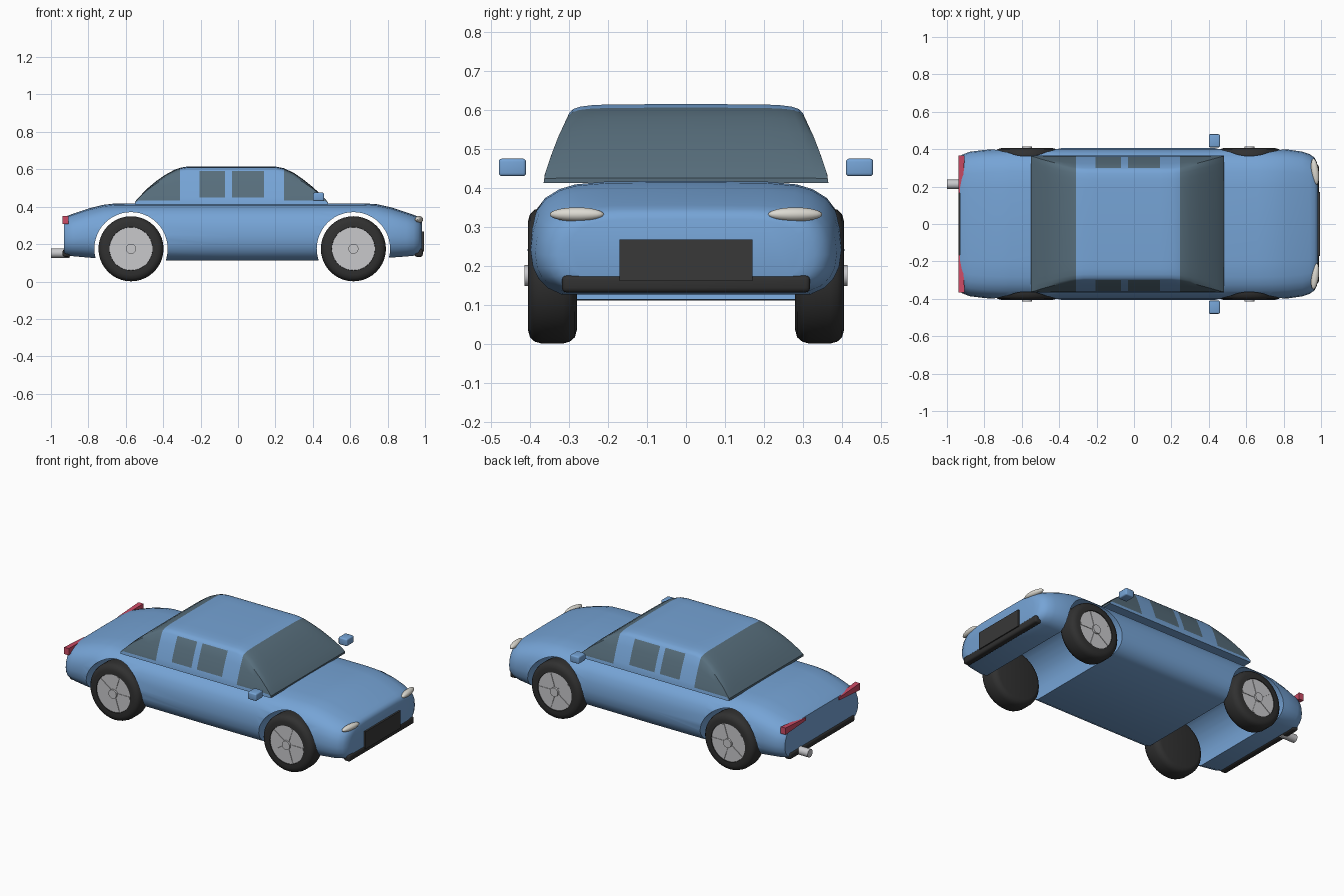
import bpy, bmesh, math
from mathutils import Matrix, Vector

if "Cube" in bpy.data.objects:
    bpy.data.objects.remove(bpy.data.objects["Cube"])


def material(name, rgb):
    m = bpy.data.materials.new(name)
    m.diffuse_color = (*rgb, 1)
    m.use_nodes = True
    m.node_tree.nodes["Principled BSDF"].inputs["Base Color"].default_value = m.diffuse_color
    return m


BLUE = material("blue paint", (0.18, 0.37, 0.67))
GLASS = material("tinted glass", (0.095, 0.155, 0.2))
RUBBER = material("black rubber", (0.03, 0.03, 0.03))
PLASTIC = material("dark plastic", (0.04, 0.04, 0.04))
SILVER = material("silver metal", (0.58, 0.58, 0.6))
LAMP = material("lamp white", (0.72, 0.7, 0.64))
RED = material("red lamp", (0.6, 0.07, 0.13))


def finish(name, bm, *mats):
    bmesh.ops.recalc_face_normals(bm, faces=bm.faces)
    me = bpy.data.meshes.new(name)
    bm.to_mesh(me)
    bm.free()
    for m in mats:
        me.materials.append(m)
    ob = bpy.data.objects.new(name, me)
    bpy.context.collection.objects.link(ob)
    return ob


def box(name, lo, hi, mat, bevel=0.0):
    bm = bmesh.new()
    bmesh.ops.create_cube(bm, size=1)
    lo, hi = Vector(lo), Vector(hi)
    for v in bm.verts:
        v.co = Vector([(a + b) / 2 + c * (b - a) for a, b, c in zip(lo, hi, v.co)])
    if bevel:
        bmesh.ops.bevel(bm, geom=bm.edges[:], offset=bevel, segments=3,
                        profile=0.5, affect='EDGES')
    return finish(name, bm, mat)


def cylinder(name, r, depth, loc, axis, mat, seg=32):
    bm = bmesh.new()
    rot = Matrix.Rotation(math.pi / 2, 4, axis)
    bmesh.ops.create_cone(bm, cap_ends=True, segments=seg, radius1=r, radius2=r,
                          depth=depth, matrix=Matrix.Translation(loc) @ rot)
    return finish(name, bm, mat)


def lerp(table, x):
    """Piecewise linear lookup in a list of (x, value)."""
    for (a, u), (b, v) in zip(table, table[1:]):
        if x <= b:
            return u + (v - u) * max(0, x - a) / (b - a)
    return table[-1][1]


def loft(bm, rings):
    rows = [[bm.verts.new(p) for p in ring] for ring in rings]
    n = len(rows[0])
    for a, b in zip(rows, rows[1:]):
        for i in range(n):
            j = (i + 1) % n
            bm.faces.new((a[i], a[j], b[j], b[i]))
    bm.faces.new(rows[0])
    bm.faces.new(rows[-1])


# Lower body: stations (x, half width, bottom, top) along one rounded section
section = [(0, 1), (.5, .995), (.7, .97), (.8, .93), (.89, .855), (.95, .75), (.985, .6),
           (1, .42), (.985, .26), (.95, .15), (.89, .06), (.8, 0), (0, 0)]
stations = [(-.93, .36, .142, .342), (-.92, .37, .14, .348), (-.88, .386, .135, .363),
            (-.8, .396, .128, .39), (-.72, .402, .122, .41), (-.66, .404, .118, .417),
            (-.4, .406, .113, .418), (0, .406, .112, .418), (.4, .406, .113, .418),
            (.66, .405, .118, .418), (.74, .403, .122, .414), (.82, .398, .128, .396),
            (.9, .387, .134, .37), (.94, .373, .138, .356), (.965, .355, .142, .346),
            (.978, .33, .15, .335), (.984, .3, .165, .32)]
rings = []
for x, w, lo, hi in stations:
    half = [(x, w * y, lo + (hi - lo) * z) for y, z in section]
    rings.append(half + [(x, -y, z) for x, y, z in half[-2:0:-1]])
bm = bmesh.new()
loft(bm, rings)
body = finish("body", bm, BLUE)

# Wheel wells cut straight through the body
AXLES = (-.572, .617)
WHEEL_Z = .175
for x in AXLES:
    cutter = cylinder("well_cutter", .196, 1.2, (x, 0, WHEEL_Z), 'X', BLUE, 48)
    cutter.hide_render = True
    mod = body.modifiers.new("well", 'BOOLEAN')
    mod.operation, mod.solver, mod.object = 'DIFFERENCE', 'EXACT', cutter
    bpy.context.view_layer.objects.active = body
    bpy.ops.object.modifier_apply(modifier=mod.name)
    bpy.data.objects.remove(cutter)

# Cabin: roof line crossed with a tapering section
roof = [(-.55, .428), (-.53, .45), (-.49, .493), (-.44, .535), (-.39, .57), (-.34, .597),
        (-.31, .608), (-.27, .615), (.2, .615), (.245, .606), (.3, .58), (.35, .545),
        (.4, .505), (.44, .468), (.465, .443), (.48, .425)]
side = [(.413, .365), (.435, .362), (.48, .347), (.53, .328), (.59, .3), (.62, .29)]
xs = sorted({x for x, _ in roof} | {-.205, -.07, -.033, .14})
BASE, SILL, TOP = .413, .432, .615


def cabin_ring(x):
    h = lerp(roof, x)
    sill = min(SILL, BASE + .6 * (h - BASE))
    half = [(lerp(side, BASE), BASE), (lerp(side, sill), sill)]
    for t in (.1, .35, .6, .87):
        z = sill + t * (h - sill)
        half.append((lerp(side, z), z))
    shoulder = half[-1][0]
    for k, t in ((.965, .93), (.9, .965), (.8, .985), (.65, .995), (0, 1)):
        half.append((shoulder * k, sill + t * (h - sill)))
    return [(x, y, z) for y, z in half] + [(x, -y, z) for y, z in half[-2::-1]]


bm = bmesh.new()
loft(bm, [cabin_ring(x) for x in xs])
bm.normal_update()
for f in bm.faces:
    c = f.calc_center_median()
    h = lerp(roof, c.x)
    sill = min(SILL, BASE + .6 * (h - BASE))
    ends = (c.x > .245 or c.x < -.31) and c.z > sill
    pane = (-.205 < c.x < -.07 or -.033 < c.x < .14) and .45 < c.z < .59 and abs(c.y) > .29
    f.material_index = 1 if ends or pane else 0
finish("cabin", bm, BLUE, GLASS)

# Wheels: tyre revolved around the axle, disc, spokes and cap
tyre_profile = [(0, .28), (.14, .28), (.158, .285), (.169, .298), (.174, .315), (.174, .37),
                (.169, .388), (.158, .4), (.14, .405), (.116, .405), (.114, .392), (0, .392)]
for x, end in zip(AXLES, ("rear", "front")):
    for s, hand in ((-1, "right"), (1, "left")):
        tag = f"{end}_{hand}"
        bm = bmesh.new()
        pts = [bm.verts.new((x + r, s * y, WHEEL_Z)) for r, y in tyre_profile]
        edges = [bm.edges.new(p) for p in zip(pts, pts[1:])]
        bmesh.ops.spin(bm, geom=pts + edges, cent=(x, 0, WHEEL_Z), axis=(0, 1, 0),
                       angle=2 * math.pi, steps=40)
        bmesh.ops.remove_doubles(bm, verts=bm.verts, dist=1e-4)
        finish("tyre_" + tag, bm, RUBBER)
        cylinder("hub_" + tag, .115, .02, (x, s * .391, WHEEL_Z), 'X', SILVER, 40)
        cylinder("hub_cap_" + tag, .027, .02, (x, s * .404, WHEEL_Z), 'X', SILVER, 24)
        bm = bmesh.new()
        for i in range(5):
            turn = Matrix.Rotation(i * math.tau / 5, 4, 'Y')
            place = Matrix.Translation((x, s * .4, WHEEL_Z)) @ turn
            place = place @ Matrix.Translation((.064, 0, 0)) @ Matrix.Diagonal((.095, .008, .014, 1))
            bmesh.ops.create_cube(bm, size=1, matrix=place)
        finish("spokes_" + tag, bm, SILVER)

# Paired lamps and mirrors
for s, hand in ((-1, "right"), (1, "left")):
    box("mirror_" + hand, (.4, s * .445 - .035, .43), (.46, s * .445 + .035, .475), BLUE, .008)
    bm = bmesh.new()
    bmesh.ops.create_uvsphere(bm, u_segments=28, v_segments=14, radius=1)
    tilt = Matrix.Rotation(s * .13, 4, 'Z')
    bm.transform(Matrix.Translation((.968, s * .28, .332)) @ tilt
                 @ Matrix.Diagonal((.02, .07, .018, 1)))
    finish("headlight_" + hand, bm, LAMP)
    tail = box("tail_light_" + hand, (-.938, s * .265 - .1, .308), (-.905, s * .265 + .1, .35), RED)
    for v in tail.data.vertices:  # narrower toward the middle
        if abs(v.co.y) < .2:
            v.co.z = .33 + (v.co.z - .33) * .4
            v.co.x = min(v.co.x, -.918)

# Bumpers, plate and exhaust
box("front_bumper", (.945, -.318, .132), (.988, .318, .176), RUBBER, .012)
box("rear_bumper", (-.938, -.318, .132), (-.895, .318, .172), RUBBER, .012)
box("number_plate", (.975, -.171, .161), (.995, .171, .268), PLASTIC)
cylinder("exhaust", .025, .1, (-.95, .212, .152), 'Y', SILVER, 24)

# Smooth shading with crisp edges
for ob in bpy.data.objects:
    ob.select_set(True)
bpy.context.view_layer.objects.active = body
bpy.ops.object.shade_smooth_by_angle(angle=math.radians(35))
